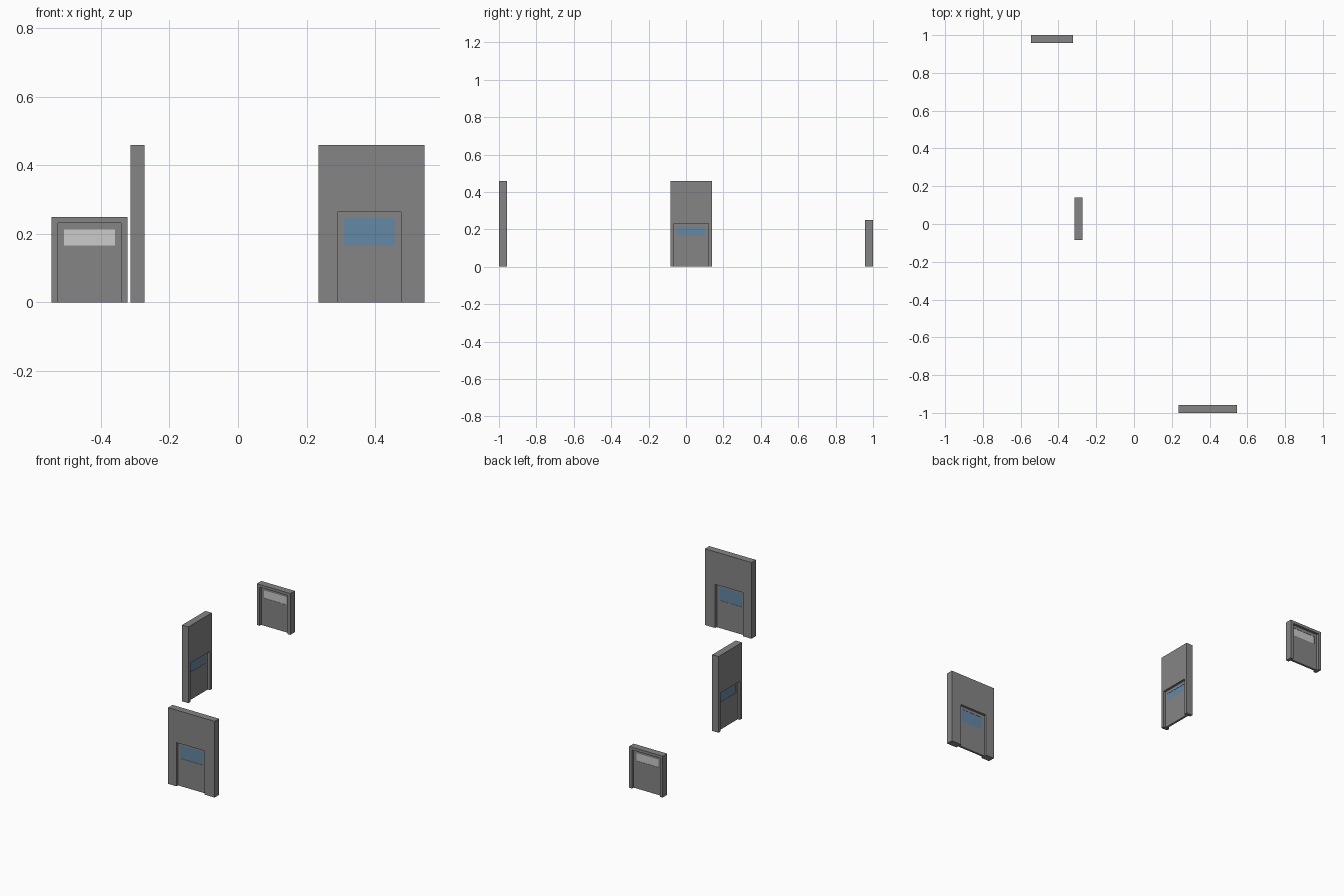
import bpy
from math import pi

if "Cube" in bpy.data.objects:
    bpy.data.objects.remove(bpy.data.objects["Cube"])

WALL_T, DOOR_T, GLASS_T = 0.042, 0.013, 0.010
OPEN_HALF, WIN_HALF, SILL = 0.0925, 0.0745, 0.166


def material(name, color):
    m = bpy.data.materials.new(name)
    m.diffuse_color = (*color, 1)
    m.use_nodes = True
    m.node_tree.nodes["Principled BSDF"].inputs["Base Color"].default_value = m.diffuse_color
    return m


dark = material("dark_grey", (0.235, 0.235, 0.235))
blue = material("blue_glass", (0.127, 0.246, 0.381))
pale = material("pale_glass", (0.6, 0.6, 0.6))


def rect(x0, x1, z0, z1):
    return [(x0, z0), (x1, z0), (x1, z1), (x0, z1)]


def plate(name, loops, thickness, loc, turn, mat):
    """Upright flat plate from an outline plus optional hole loops."""
    cu = bpy.data.curves.new(name, 'CURVE')
    cu.dimensions, cu.fill_mode, cu.extrude = '2D', 'BOTH', thickness / 2
    for pts in loops:
        sp = cu.splines.new('POLY')
        sp.points.add(len(pts) - 1)
        for p, (x, z) in zip(sp.points, pts):
            p.co = (x, z, 0, 1)
        sp.use_cyclic_u = True
    ob = bpy.data.objects.new(name, cu)
    bpy.context.collection.objects.link(ob)
    ob.location, ob.rotation_euler = loc, (pi / 2, 0, turn)
    cu.materials.append(mat)
    bpy.ops.object.select_all(action='DESELECT')
    ob.select_set(True)
    bpy.context.view_layer.objects.active = ob
    bpy.ops.object.convert(target='MESH')
    bpy.ops.object.shade_flat()


def doorway(prefix, loc, turn, left, right, height, open_top, win_top, glass):
    # wall with the doorway notched out of its bottom edge
    w = OPEN_HALF
    wall = [(left, 0), (-w, 0), (-w, open_top), (w, open_top),
            (w, 0), (right, 0), (right, height), (left, height)]
    plate(prefix + "_wall", [wall], WALL_T, loc, turn, dark)
    # thin door leaf set mid-depth, with a window hole
    window = rect(-WIN_HALF, WIN_HALF, SILL, win_top)
    plate(prefix + "_door", [rect(-w, w, 0, open_top), window], DOOR_T, loc, turn, dark)
    # glass pane
    plate(prefix + "_window", [window], GLASS_T, loc, turn, glass)


# low doorway at the back, tall narrow one sideways, tall wide one at the front
doorway("back", (-0.4335, 0.979, 0), 0, -0.1115, 0.1115, 0.249, 0.232, 0.213, pale)
doorway("side", (-0.2935, 0.028, 0), pi / 2, -0.1115, 0.1115, 0.459, 0.232, 0.213, blue)
doorway("front", (0.3835, -0.979, 0), 0, -0.149, 0.1615, 0.459, 0.263, 0.245, blue)
